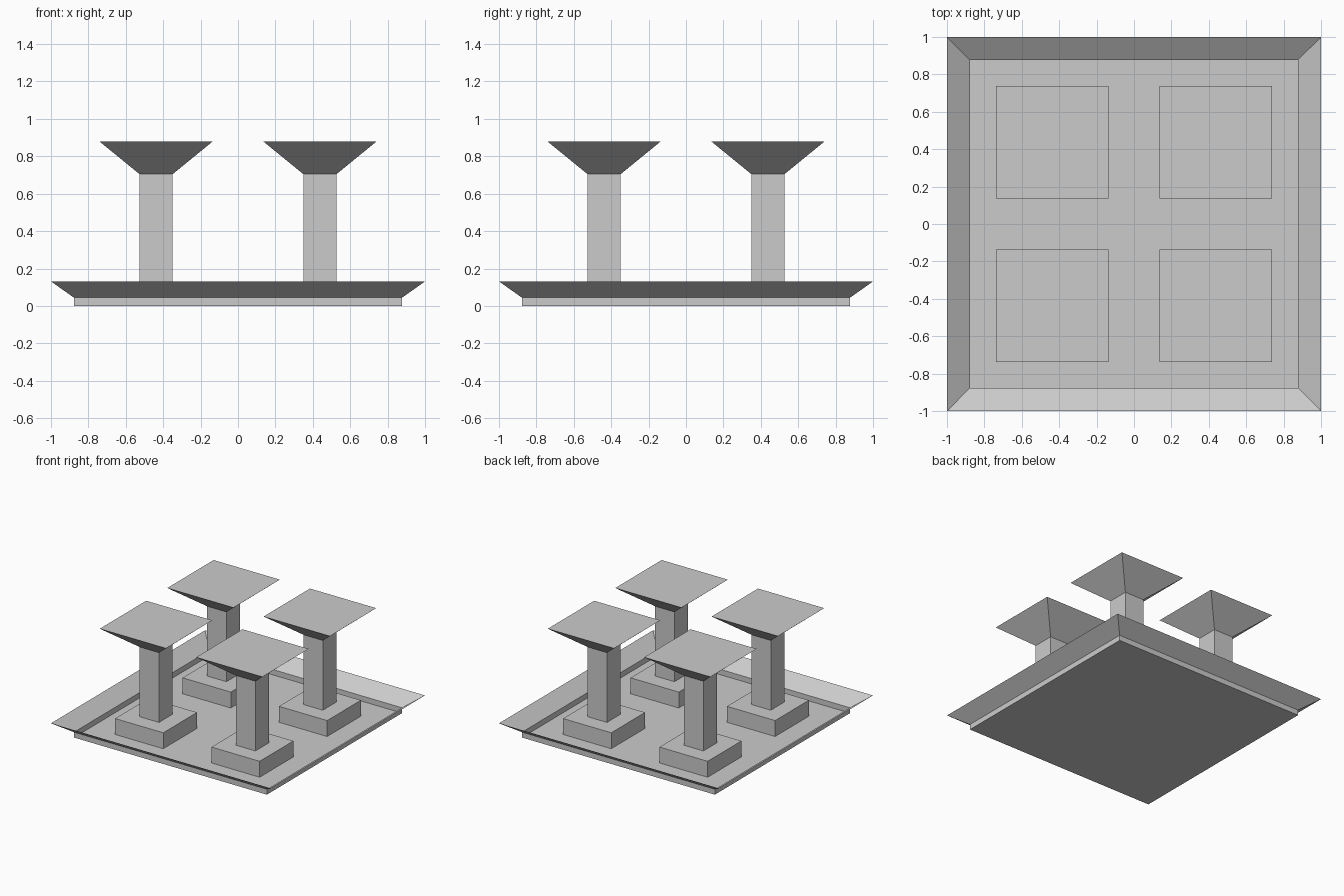
import bpy, bmesh

if "Cube" in bpy.data.objects:
    bpy.data.objects.remove(bpy.data.objects["Cube"])


def square_loft(name, rings, cap_bottom=False, cap_top=False, centre=(0, 0)):
    """Loft square rings given as (half_width, z) from bottom to top."""
    bm = bmesh.new()
    loops = [[bm.verts.new((sx * h, sy * h, z))
              for sx, sy in ((-1, -1), (1, -1), (1, 1), (-1, 1))]
             for h, z in rings]
    for low, high in zip(loops, loops[1:]):
        for i in range(4):
            j = (i + 1) % 4
            bm.faces.new((low[i], low[j], high[j], high[i]))
    if cap_bottom:
        bm.faces.new(loops[0][::-1])
    if cap_top:
        bm.faces.new(loops[-1])
    mesh = bpy.data.meshes.new(name)
    bm.to_mesh(mesh)
    bm.free()
    obj = bpy.data.objects.new(name, mesh)
    obj.location = (centre[0], centre[1], 0)
    bpy.context.collection.objects.link(obj)
    return obj


# Open thin-walled tray: floor, short upright wall, flared rim
square_loft("tray", [(0.877, 0), (0.877, 0.044), (1.0, 0.131)], cap_bottom=True)

# Four pillars, each with a plinth, a square shaft and a flared capital
OFFSET = 0.438
for side_x, x in (("left", -OFFSET), ("right", OFFSET)):
    for side_y, y in (("front", -OFFSET), ("back", OFFSET)):
        tag = f"{side_y}_{side_x}"
        square_loft(f"plinth_{tag}", [(0.219, 0), (0.219, 0.131)],
                    cap_top=True, centre=(x, y))
        square_loft(f"shaft_{tag}", [(0.088, 0.131), (0.088, 0.704)],
                    centre=(x, y))
        square_loft(f"capital_{tag}", [(0.088, 0.704), (0.301, 0.878)],
                    cap_top=True, centre=(x, y))
